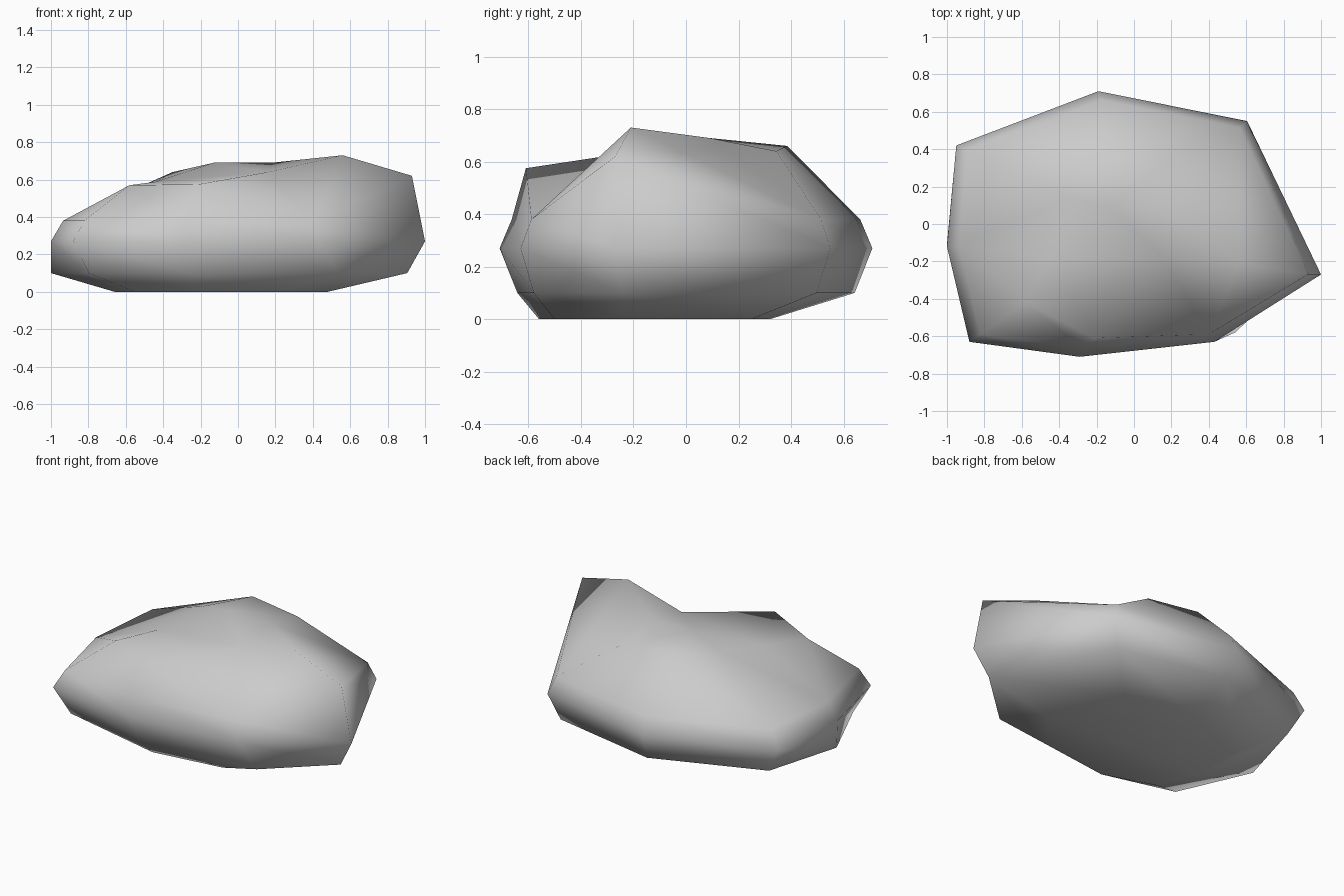
import bpy
import bmesh
from mathutils import Vector
from mathutils.geometry import delaunay_2d_cdt

cube = bpy.data.objects.get("Cube")
if cube:
    bpy.data.objects.remove(cube, do_unlink=True)

# Widest outline of the boulder, and the smaller footprint it rests on
OUTLINE = [(-.95, .42), (-.19, .71), (.605, .55), (1, -.27),
           (.43, -.63), (-.29, -.71), (-.88, -.63), (-1, -.12)]
FOOTPRINT = [(-.65, .14), (-.2, .32), (.28, .25), (.48, -.24),
             (.24, -.5), (-.22, -.56), (-.55, -.45), (-.66, -.2)]

# Uneven crest points
CREST = [(-.21, -.61, .575), (-.58, -.42, .57), (-.44, -.18, .588),
         (-.35, .14, .64), (-.165, .385, .66), (.18, .345, .64),
         (.56, -.21, .73), (.16, -.18, .64), (-.13, .09, .69),
         (.18, .09, .69)]
LEDGE, WEST, DIP = 0, 2, 7


def add_ring(bm, outline, z, scale=1):
    return [bm.verts.new((x * scale, y * scale, z)) for x, y in outline]


def bridge(bm, low, high):
    n = len(low)
    for i in range(n):
        j = (i + 1) % n
        bm.faces.new((low[i], low[j], high[j], high[i]))


bm = bmesh.new()

# Stacked rings for the base and sides
rings = [add_ring(bm, FOOTPRINT, 0), add_ring(bm, OUTLINE, .1, .905),
         add_ring(bm, OUTLINE, .27), add_ring(bm, OUTLINE, .38, .935)]
# Bulging lower corners and the tall shoulder
rings[1][7].co.x = -1
rings[1][4].co = (.54, -.58, .1)
rings[3][3].co = (.93, -.27, .62)
for low, high in zip(rings, rings[1:]):
    bridge(bm, low, high)
bm.faces.new(rings[0])

# Triangulated cap over the crest points, with two fixed ridges
rim = rings[-1]
n = len(rim)
cap = rim + [bm.verts.new(p) for p in CREST]
flat = [Vector(v.co.xy) for v in cap]
ridges = [(n + LEDGE, n + DIP), (n + WEST, n + DIP)]
_, _, faces, origins, _, _ = delaunay_2d_cdt(
    flat, ridges, [list(range(n))], 1, 1e-5)
for face in faces:
    bm.faces.new([cap[origins[i][0]] for i in face])

bmesh.ops.recalc_face_normals(bm, faces=bm.faces)
for face in bm.faces:
    face.smooth = True

mesh = bpy.data.meshes.new("boulder")
bm.to_mesh(mesh)
bm.free()

# Plain stone colour
stone = bpy.data.materials.new("stone grey")
stone.use_nodes = True
color = (.6, .6, .6, 1)
stone.diffuse_color = color
stone.node_tree.nodes["Principled BSDF"].inputs["Base Color"].default_value = color
mesh.materials.append(stone)

boulder = bpy.data.objects.new("boulder", mesh)
bpy.context.collection.objects.link(boulder)
